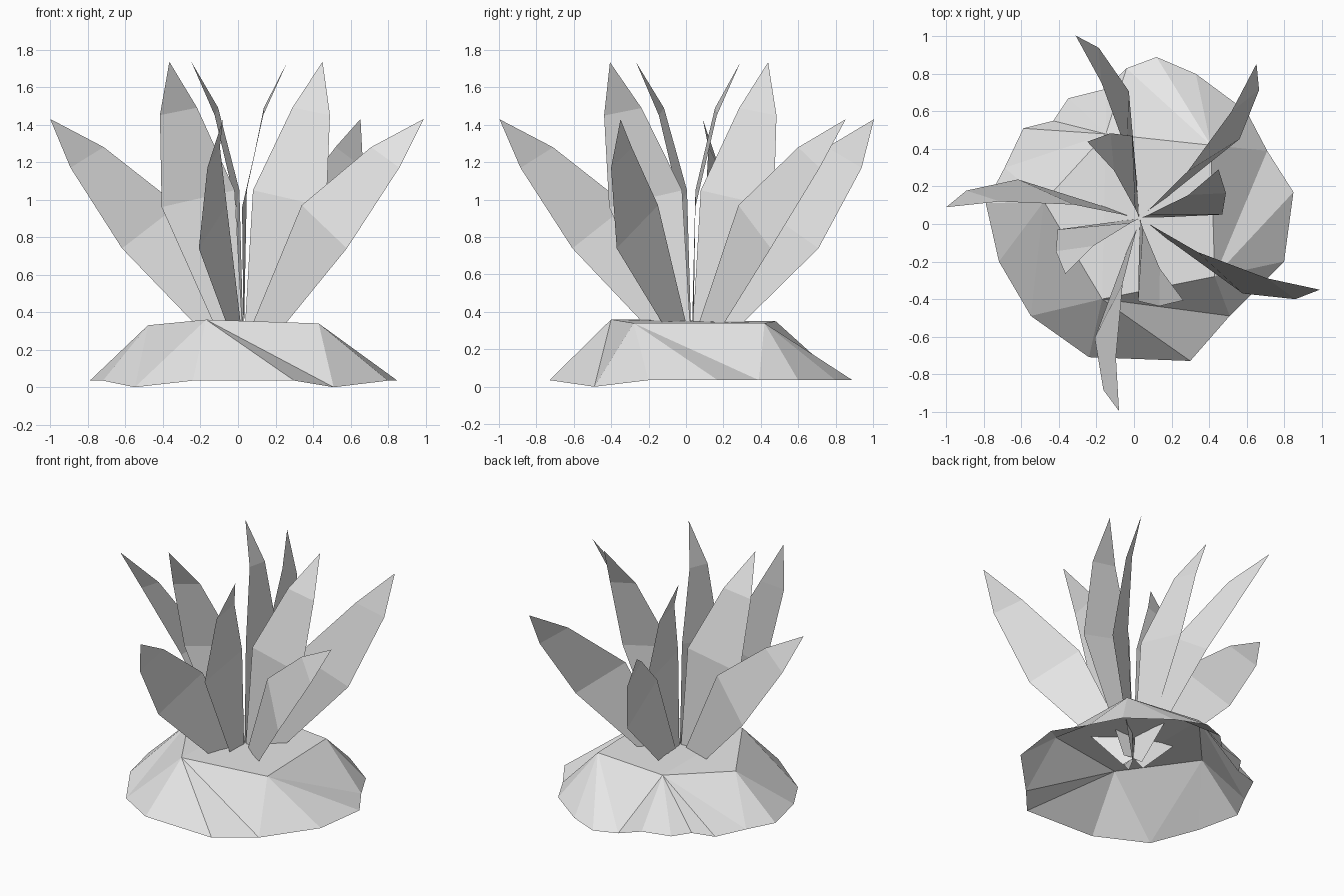
import bpy
from math import cos, sin, radians
from mathutils import Vector

default_cube = bpy.data.objects.get("Cube")
if default_cube:
    bpy.data.objects.remove(default_cube, do_unlink=True)

# Single flat grey for the whole plant
grey = bpy.data.materials.new("plain_grey")
grey.use_nodes = True
colour = (0.8, 0.8, 0.8, 1.0)
grey.diffuse_color = colour
for node in grey.node_tree.nodes:
    if node.type == 'BSDF_PRINCIPLED':
        node.inputs["Base Color"].default_value = colour


def add_part(name, vertices, faces):
    """Create a flat-shaded mesh object from vertices and faces."""
    mesh = bpy.data.meshes.new(name)
    mesh.from_pydata(vertices, [], faces)
    mesh.materials.append(grey)
    mesh.update()
    part = bpy.data.objects.new(name, mesh)
    bpy.context.scene.collection.objects.link(part)
    return part


# Leaf outlines as (outward, sideways, height): root, broad, upper pairs, then tip
spreading_outline = [
    (-.01, 0, .2), (.07, -.01, .14),
    (.354, -.053, .97), (.659, -.17, .74),
    (.75, -.047, 1.28), (.93, -.095, 1.17),
    (1.033, 0, 1.43),
]
upright_outline = [
    (0, 0, .2), (.08, -.04, .18),
    (.053, -.009, 1.05), (.385, -.215, .96),
    (.287, -.031, 1.49), (.462, -.128, 1.45),
    (.495, 0, 1.735),
]
leaf_faces = [(0, 1, 3, 2), (2, 3, 5, 4), (4, 5, 6)]
plant_centre = Vector((.03, .03, 0))


def add_leaf(name, outline, degrees):
    """Turn a leaf outline around the centre of the plant."""
    turn = radians(degrees)
    outward = Vector((cos(turn), sin(turn), 0))
    sideways = Vector((-sin(turn), cos(turn), 0))
    upward = Vector((0, 0, 1))
    vertices = [plant_centre + outward * r + sideways * s + upward * h
                for r, s, h in outline]
    add_part(name, vertices, leaf_faces)


for number, degrees in enumerate((-21.6, 52.9, 109.3, 176.7, -96.1)):
    add_leaf("spreading_leaf_" + str(number), spreading_outline, degrees)
for number, degrees in enumerate((31.8, 124.3, -143.1, -61.9)):
    add_leaf("upright_leaf_" + str(number), upright_outline, degrees)

# Mound: each top corner owns a run of the irregular lower rim, anticlockwise
top_corners = [(-.48, .12, .33), (-.17, -.4, .36), (.43, -.28, .34),
               (.41, .42, .34), (-.15, .48, .35)]
rim_runs = [
    [(-.69, .3), (-.79, .11), (-.72, -.2)],
    [(-.55, -.49), (-.24, -.71), (.3, -.73)],
    [(.51, -.49), (.8, -.2), (.85, .17)],
    [(.71, .39), (.6, .6), (.33, .8), (.12, .89)],
    [(-.04, .83), (-.15, .72), (-.35, .67), (-.43, .55), (-.59, .51)],
]


def rim_height(y):
    """The rim touches the ground only at its two front corners."""
    return 0 if y == -.49 else .035


mound_vertices = list(top_corners)
owners = []
for owner, run in enumerate(rim_runs):
    for x, y in run:
        mound_vertices.append((x, y, rim_height(y)))
        owners.append(owner)

# Flat crown folded along one line, then the sloping skirt of triangles
mound_faces = [(0, 1, 4), (1, 2, 3, 4)]
first_rim = len(top_corners)
rim_count = len(owners)
for index in range(rim_count):
    following = (index + 1) % rim_count
    here, there = first_rim + index, first_rim + following
    mound_faces.append((here, there, owners[index]))
    if owners[index] != owners[following]:
        mound_faces.append((there, owners[following], owners[index]))
add_part("soil_mound", mound_vertices, mound_faces)
